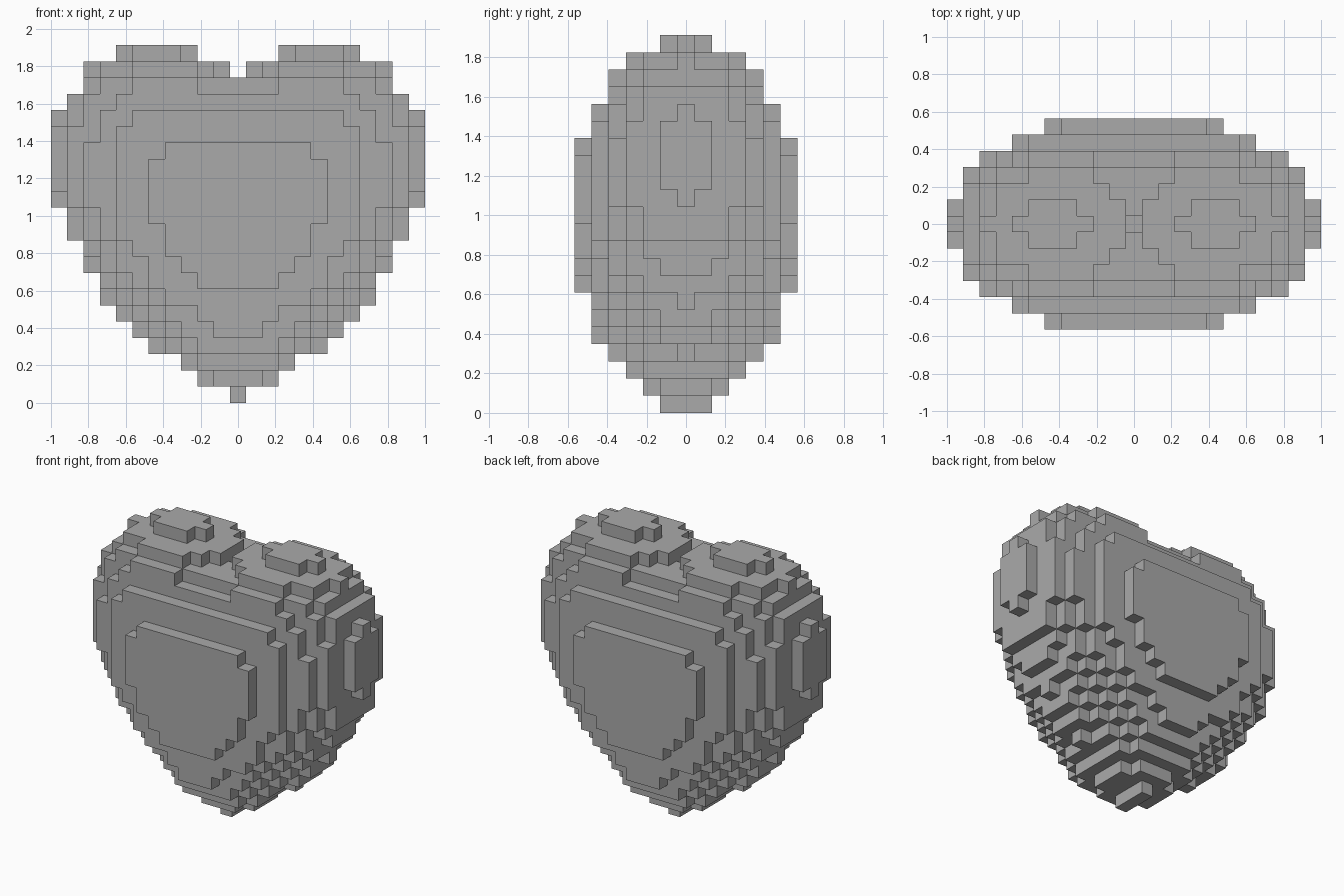
import bpy
import bmesh
from mathutils import Vector

# Remove the default cube
cube = bpy.data.objects.get("Cube")
if cube:
    bpy.data.objects.remove(cube, do_unlink=True)

VOXEL = 2 / 23      # edge of one block in the finished model
STEP = 0.1          # block spacing in the heart formula
BOTTOM = -9         # lowest block row in the heart formula


def in_heart(i, j, k):
    """True where the block centre lies inside the solid heart."""
    x, y, z = i * STEP, j * STEP, k * STEP
    body = x * x + 9 / 4 * y * y + z * z - 1
    return body ** 3 - (x * x + 9 / 80 * y * y) * z ** 3 < -1e-9


def add_block_face(bm, centre, normal):
    """One square on the side of a block, facing outwards."""
    side = Vector((normal.y, normal.z, normal.x))
    up = normal.cross(side)
    corners = [(-1, -1), (1, -1), (1, 1), (-1, 1)]
    points = [(centre + (normal + side * a + up * b) / 2) * VOXEL for a, b in corners]
    bm.faces.new([bm.verts.new(p) for p in points])


# Stone material
stone = bpy.data.materials.new("plain_grey")
stone.use_nodes = True
grey = (0.4, 0.4, 0.4, 1)
stone.diffuse_color = grey
stone.node_tree.nodes["Principled BSDF"].inputs["Base Color"].default_value = grey

# Block heart: only the exposed sides of the blocks
blocks = {(i, j, k)
          for i in range(-13, 14)
          for j in range(-8, 9)
          for k in range(-11, 15)
          if in_heart(i, j, k)}
directions = [Vector(axis) * sign
              for axis in ((1, 0, 0), (0, 1, 0), (0, 0, 1))
              for sign in (1, -1)]

bm = bmesh.new()
for i, j, k in sorted(blocks):
    centre = Vector((i, j, k - BOTTOM + 0.5))
    for d in directions:
        if (i + int(d.x), j + int(d.y), k + int(d.z)) not in blocks:
            add_block_face(bm, centre, d)
bmesh.ops.remove_doubles(bm, verts=bm.verts, dist=VOXEL / 100)

mesh = bpy.data.meshes.new("block_heart")
bm.to_mesh(mesh)
bm.free()
mesh.materials.append(stone)
heart = bpy.data.objects.new("block_heart", mesh)
bpy.context.collection.objects.link(heart)
